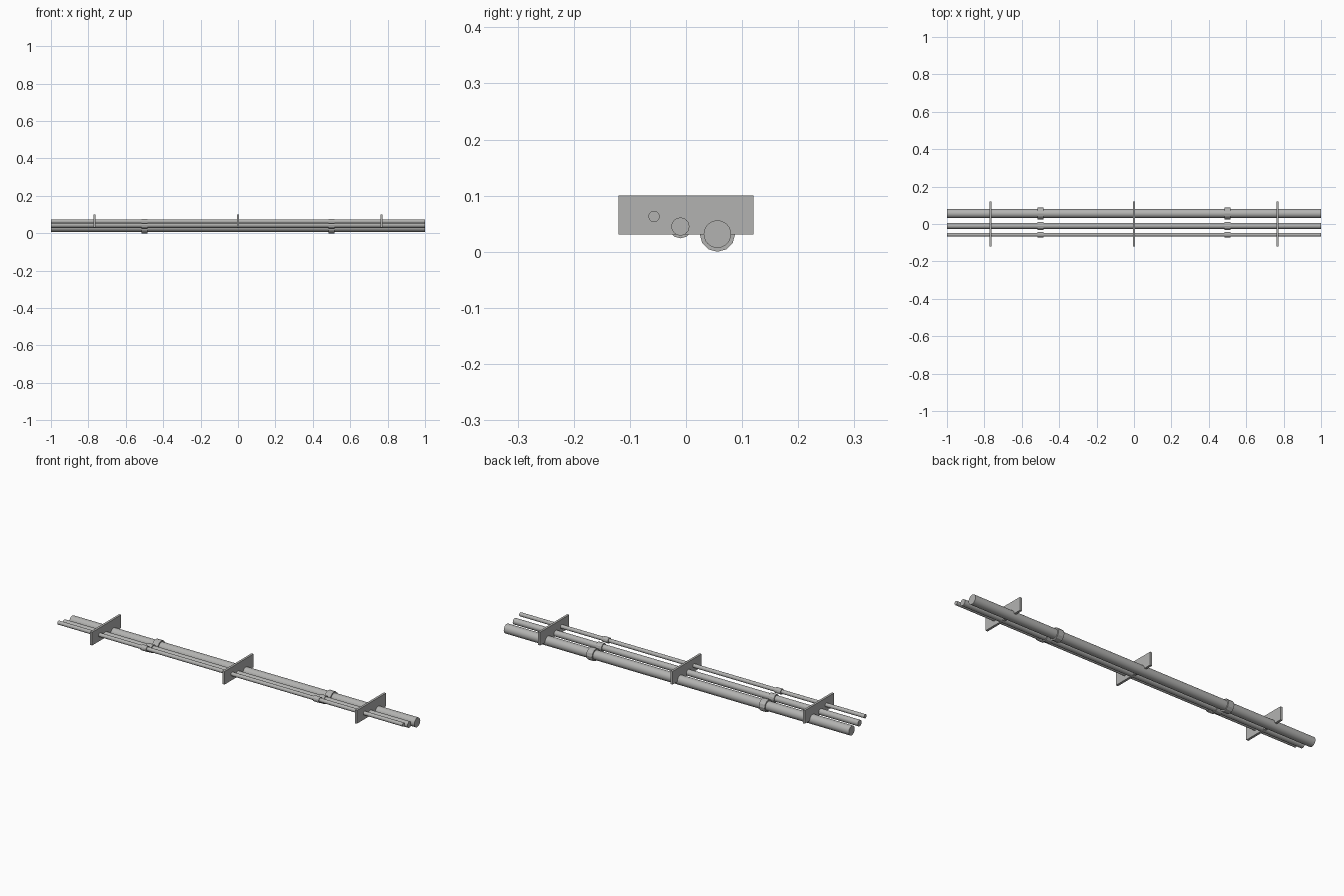
import bpy, math

if "Cube" in bpy.data.objects:
    bpy.data.objects.remove(bpy.data.objects["Cube"])

grey = bpy.data.materials.new("pipe grey")
grey.diffuse_color = (0.45, 0.45, 0.44, 1)
grey.use_nodes = True
grey.node_tree.nodes["Principled BSDF"].inputs["Base Color"].default_value = grey.diffuse_color


def tube(name, x, y, z, radius, length, sides):
    """Capped cylinder running along x."""
    bpy.ops.mesh.primitive_cylinder_add(
        vertices=sides, radius=radius, depth=length,
        location=(x, y, z), rotation=(0, math.pi / 2, 0))
    ob = bpy.context.object
    ob.name = name
    ob.data.materials.append(grey)
    bpy.ops.object.shade_smooth_by_angle(angle=math.radians(40))
    return ob


# Three pipes with couplings: name, y, z, pipe radius, coupling radius
pipes = [
    ("small", -0.057, 0.063, 0.010, 0.0145),
    ("medium", -0.010, 0.045, 0.016, 0.021),
    ("large", 0.056, 0.0315, 0.0245, 0.0315),
]
for name, y, z, r, rc in pipes:
    tube(name + "_pipe", 0, y, z, r, 2.0, 24)
    for side, x in (("left", -0.5), ("right", 0.5)):
        c = tube(f"{name}_coupling_{side}", x, y, z, rc, 0.034, 12)
        for p in c.data.polygons:
            p.use_smooth = False

# Support brackets
for i, x in enumerate((-0.767, 0, 0.767)):
    bpy.ops.mesh.primitive_cube_add(size=1, location=(x, 0, 0.0655))
    ob = bpy.context.object
    ob.name = f"support_bracket_{i + 1}"
    ob.scale = (0.012, 0.24, 0.069)
    ob.data.materials.append(grey)
